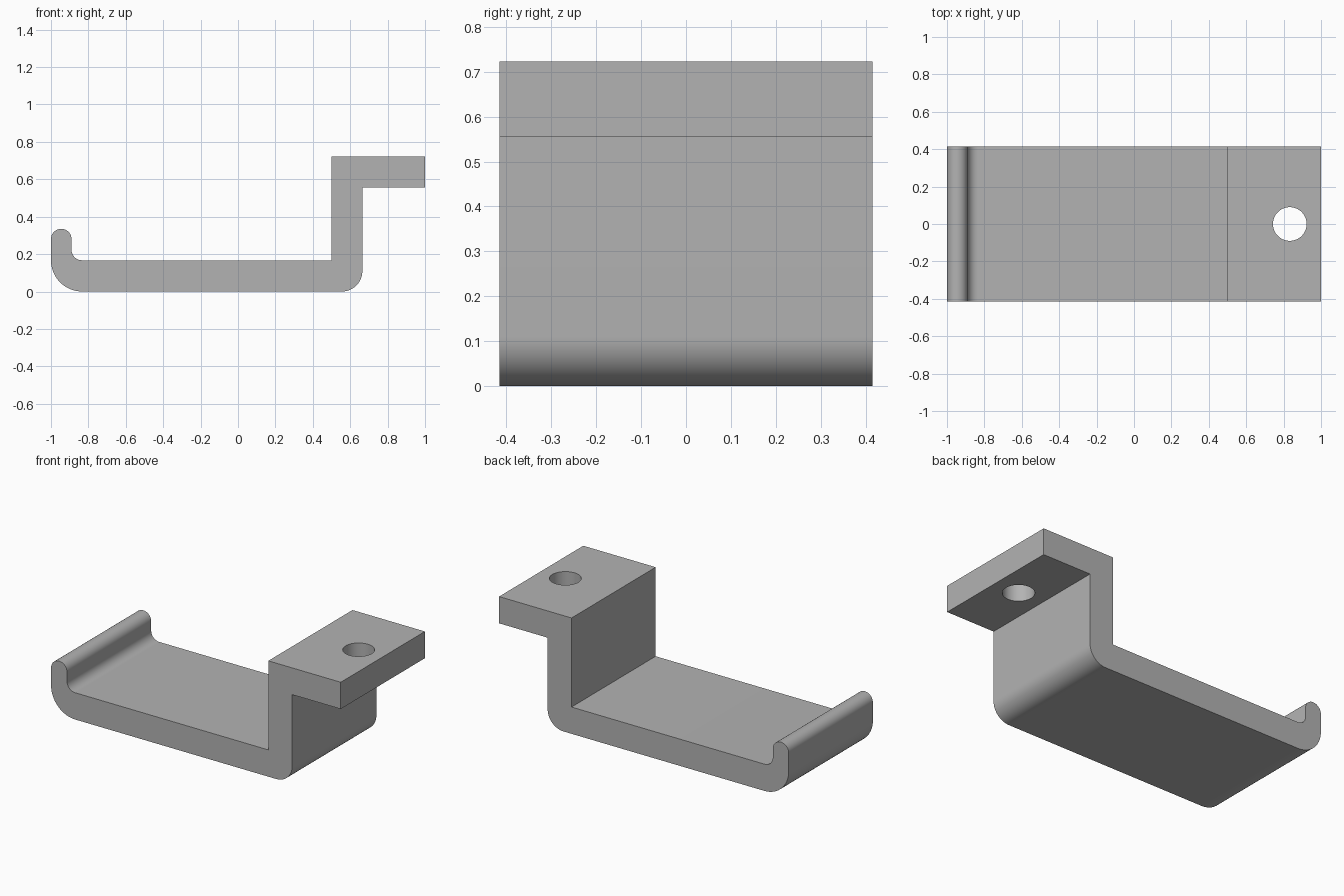
import bpy, bmesh
from math import sin, cos, radians

if "Cube" in bpy.data.objects:
    bpy.data.objects.remove(bpy.data.objects["Cube"], do_unlink=True)

HALF_WIDTH = 0.415
THICK = 0.167
TOP = 0.723


def arc(cx, cz, r, start, end, steps=16):
    """Points along an arc in the x-z plane, angles in degrees."""
    angles = [radians(start + (end - start) * i / steps) for i in range(steps + 1)]
    return [(cx + r * cos(a), cz + r * sin(a)) for a in angles]


# Steel material
steel = bpy.data.materials.new("plain grey")
steel.use_nodes = True
grey = (0.45, 0.45, 0.45, 1)
steel.diffuse_color = grey
steel.node_tree.nodes["Principled BSDF"].inputs["Base Color"].default_value = grey

# Side profile: tray floor, upright, mounting flange and rounded lip
profile = (
    arc(-1 + THICK, THICK, THICK, 180, 270)        # outer bend under the lip
    + arc(0.555, 0.11, 0.11, 270, 360)             # outer bend under the upright
    + [(0.665, TOP - THICK), (1, TOP - THICK), (1, TOP), (0.5, TOP), (0.5, THICK)]
    + arc(-0.834, THICK + 0.056, 0.056, 270, 180)  # inner fillet of the lip
    + arc(-0.945, 0.28, 0.055, 0, 180, 24)         # rounded lip top
)

# Extrude the profile across the width
bm = bmesh.new()
face = bm.faces.new([bm.verts.new((x, -HALF_WIDTH, z)) for x, z in profile])
extruded = bmesh.ops.extrude_face_region(bm, geom=[face], use_keep_orig=True)
moved = [v for v in extruded["geom"] if isinstance(v, bmesh.types.BMVert)]
bmesh.ops.translate(bm, verts=moved, vec=(0, 2 * HALF_WIDTH, 0))
bmesh.ops.recalc_face_normals(bm, faces=bm.faces)
mesh = bpy.data.meshes.new("bracket")
bm.to_mesh(mesh)
bm.free()
mesh.materials.append(steel)
bracket = bpy.data.objects.new("bracket", mesh)
bpy.context.collection.objects.link(bracket)

# Screw hole through the flange
bpy.ops.mesh.primitive_cylinder_add(vertices=64, radius=0.09, depth=0.4,
                                    location=(0.833, 0, TOP - THICK / 2))
cutter = bpy.context.object
cutter.name = "hole_cutter"
cutter.hide_render = True
cutter.data.materials.append(steel)

hole = bracket.modifiers.new("screw_hole", 'BOOLEAN')
hole.operation = 'DIFFERENCE'
hole.solver = 'EXACT'
hole.object = cutter
bpy.ops.object.select_all(action='DESELECT')
bracket.select_set(True)
bpy.context.view_layer.objects.active = bracket
bpy.ops.object.modifier_apply(modifier=hole.name)
bpy.data.objects.remove(cutter, do_unlink=True)

# Smooth bends, crisp edges
bpy.ops.object.shade_smooth_by_angle(angle=radians(30))
